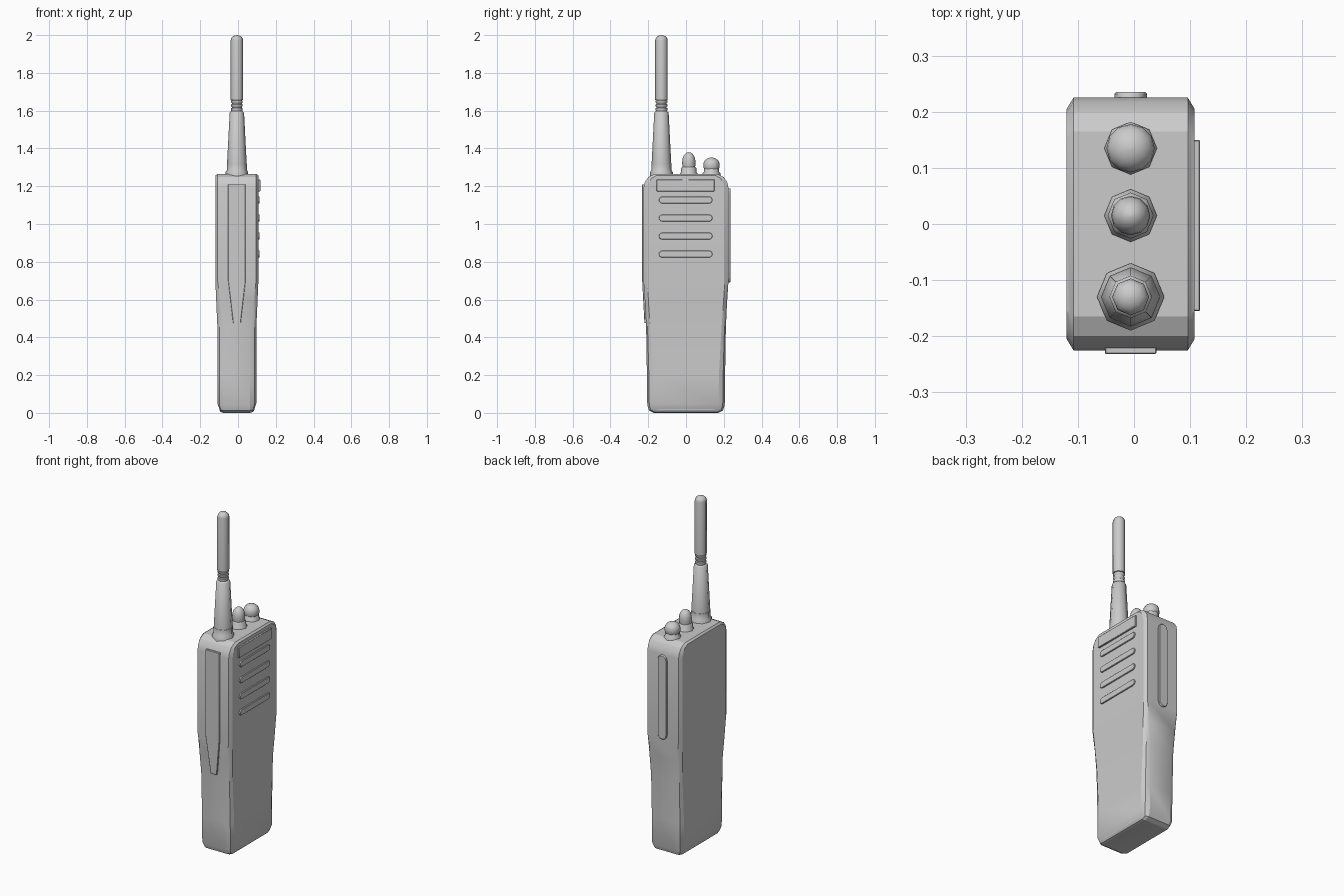
import bpy, bmesh, math
from mathutils import Vector

if "Cube" in bpy.data.objects:
    bpy.data.objects.remove(bpy.data.objects["Cube"])

CX = -0.006  # centre plane of the body across its thickness


def finish(name, bm, angle=35, bevel=0):
    bmesh.ops.remove_doubles(bm, verts=bm.verts, dist=1e-5)
    bmesh.ops.recalc_face_normals(bm, faces=bm.faces)
    me = bpy.data.meshes.new(name)
    bm.to_mesh(me)
    bm.free()
    ob = bpy.data.objects.new(name, me)
    bpy.context.collection.objects.link(ob)
    bpy.ops.object.select_all(action='DESELECT')
    ob.select_set(True)
    bpy.context.view_layer.objects.active = ob
    if bevel:
        mod = ob.modifiers.new("Bevel", 'BEVEL')
        mod.width = bevel
        mod.segments = 1
    bpy.ops.object.shade_smooth_by_angle(angle=math.radians(angle))
    return ob


def prism(name, loop_a, loop_b, bevel=0):
    bm = bmesh.new()
    a = [bm.verts.new(p) for p in loop_a]
    b = [bm.verts.new(p) for p in loop_b]
    bm.faces.new(a)
    bm.faces.new(b)
    for i in range(len(a)):
        j = (i + 1) % len(a)
        bm.faces.new((a[i], a[j], b[j], b[i]))
    return finish(name, bm, 35, bevel)


def capsule(half_len, r, n=6):
    pts = []
    for sign in (1, -1):
        for i in range(n + 1):
            t = -math.pi / 2 + math.pi * i / n
            pts.append((sign * (half_len - r + r * math.cos(t)), sign * r * math.sin(t)))
    return pts


def lathe(name, profile, y, n=8):
    bm = bmesh.new()
    rings = [[bm.verts.new((CX + r * math.cos(2 * math.pi * i / n),
                            y + r * math.sin(2 * math.pi * i / n), z)) for i in range(n)]
             for r, z in profile]
    for a, b in zip(rings, rings[1:]):
        for i in range(n):
            j = (i + 1) % n
            bm.faces.new((a[i], a[j], b[j], b[i]))
    bm.faces.new(rings[0])
    bm.faces.new(rings[-1])
    return finish(name, bm, 50)


def dome(r, z0, z1, n=5):
    steps = [math.pi / 2 * i / n for i in range(n)] + [1.54]
    return [(r * math.cos(t), z0 + (z1 - z0) * math.sin(t)) for t in steps]


# Body: half outlines (y, z) of the side wall and of the inset face plates
wall = [(.17, 0), (.195, .012), (.205, .04), (.207, .2), (.211, .45), (.217, .58), (.225, .7),
        (.225, 1.19), (.218, 1.222), (.2, 1.248), (.165, 1.265)]
plate = [(.15, .016), (.165, .022), (.172, .05), (.174, .2), (.188, .45), (.198, .58), (.205, .7),
         (.205, 1.19), (.199, 1.215), (.183, 1.242), (.155, 1.257)]
bm = bmesh.new()
n = len(wall)
rows = []
for side in (-1, 1):
    trio = ([], [], [])
    for k in range(2 * n):
        i, s = (k, 1) if k < n else (2 * n - 1 - k, -1)
        (yw, zw), (yp, zp) = wall[i], plate[i]
        t = min(1, max(0, (zw - .45) / .25))
        xw, xp = .07 + .032 * t, .103 + .011 * t
        if i < 2:
            xp -= .01
        b = .5 + .18 * (1 - t)
        mid = (xw + (xp - xw) * b, yp + (yw - yp) * b, zp + (zw - zp) * b)
        for row, (x, y, z) in zip(trio, ((xw, yw, zw), mid, (xp, yp, zp))):
            row.append(bm.verts.new((CX + side * x, s * y, z)))
    rows += list(trio) if side > 0 else list(reversed(trio))
for a, b in zip(rows, rows[1:]):
    for k in range(2 * n):
        j = (k + 1) % (2 * n)
        bm.faces.new((a[k], a[j], b[j], b[k]))
for r in (rows[0], rows[-1]):
    for k in range(n - 1):
        bm.faces.new((r[k], r[k + 1], r[2 * n - 2 - k], r[2 * n - 1 - k]))
finish("body", bm, 24)

# Label bar and speaker bars on the +x face
label = [(-.155, 1.172), (.15, 1.172), (.15, 1.236), (-.155, 1.236)]
prism("label_bar", [(.09, y, z) for y, z in label], [(.118, y, z) for y, z in label], .002)
for i in range(4):
    zc = 1.127 - .0955 * i
    pts = [(y - .002, zc + z) for y, z in capsule(.142, .018)]
    prism(f"speaker_bar_{i + 1}", [(.09, y, z) for y, z in pts], [(.115, y, z) for y, z in pts], .002)

# Long rounded button on the back edge
pts = [(CX + b, .94 + a) for a, b in capsule(.25, .029)]
prism("side_button", [(x, .2, z) for x, z in pts], [(x, .235, z) for x, z in pts], .003)

# Tapered belt clip on the front edge
clip = [(-.046, 1.21), (-.046, .7), (-.02, .475), (.02, .475), (.046, .7), (.046, 1.21)]
prism("belt_clip", [(CX + x, -.2, z) for x, z in clip],
      [(CX + x, -.232 if z > .6 else -.22, z) for x, z in clip], .002)

# Antenna: collar, tapered sleeve, ribs and rod
lathe("antenna_collar", [(.06, 1.24), (.06, 1.275), (.053, 1.285), (.053, 1.32), (.045, 1.325)], -.13)
lathe("antenna_sleeve", [(.052, 1.32), (.038, 1.59), (.03, 1.597)], -.13)
ribs = [(.027, 1.59)]
for i in range(3):
    z = 1.6 + .02 * i
    ribs += [(.031, z + .003), (.031, z + .013), (.026, z + .016), (.026, z + .019)]
lathe("antenna_ribs", ribs, -.13)
lathe("antenna_rod", [(.033, 1.657)] + dome(.033, 1.972, 2.0), -.13)

# Two control knobs
for name, y, r, neck, z1 in (("channel_knob", .015, .035, 1.315, 1.38),
                             ("volume_knob", .135, .043, 1.30, 1.352)):
    lathe(name + "_base", [(.047, 1.25), (.047, 1.268), (.041, 1.275), (.041, 1.295), (.034, 1.303)], y)
    lathe(name + "_cap", [(r * .9, 1.29), (r, neck)] + dome(r, neck + .015, z1), y, 12)
